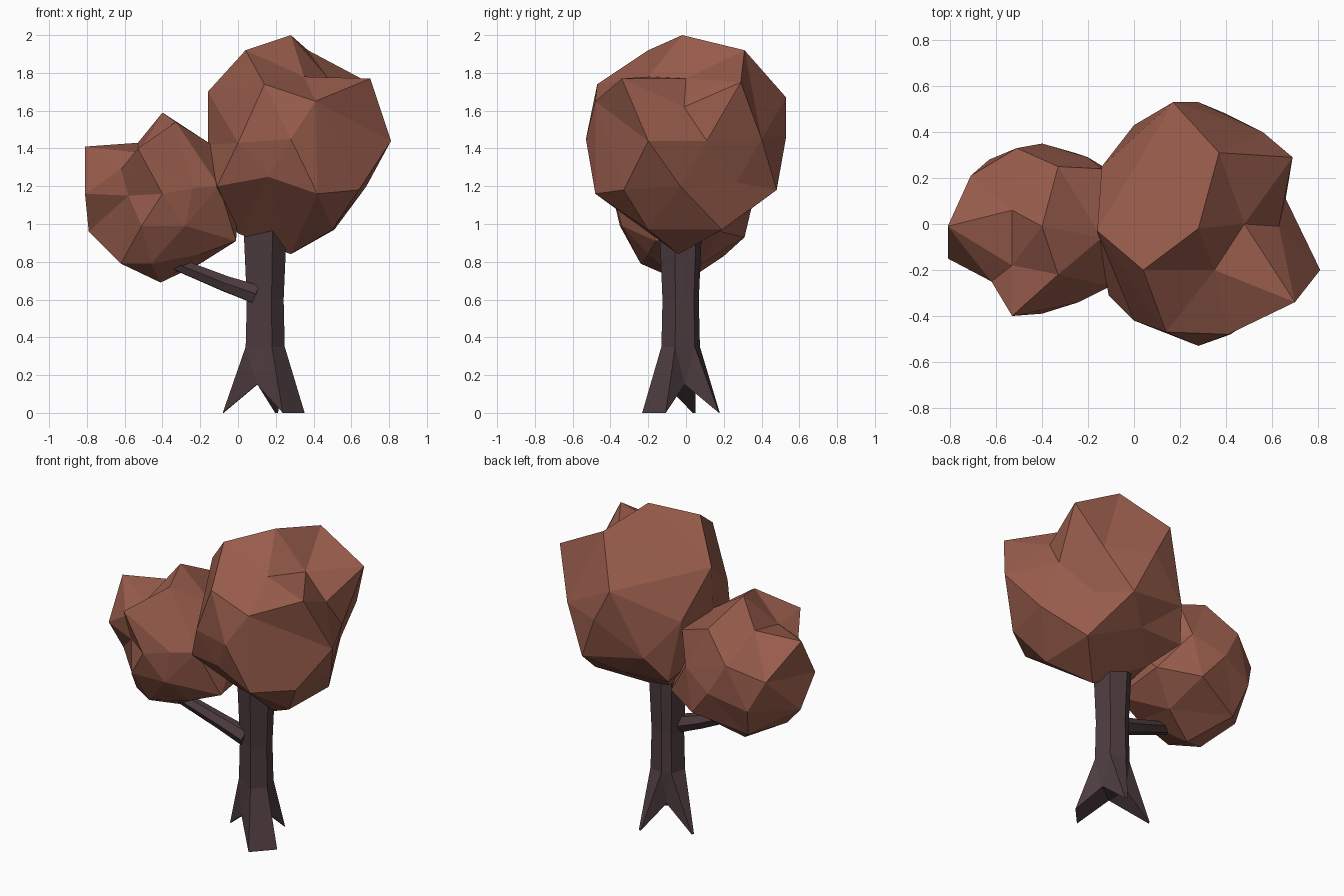
import bpy, bmesh
from math import sin, cos, radians
from mathutils import Vector

if "Cube" in bpy.data.objects:
    bpy.data.objects.remove(bpy.data.objects["Cube"])


def material(name, rgb):
    m = bpy.data.materials.new(name)
    m.diffuse_color = (*rgb, 1)
    m.use_nodes = True
    m.node_tree.nodes["Principled BSDF"].inputs["Base Color"].default_value = m.diffuse_color
    return m


def finish(bm, name, mat):
    bmesh.ops.recalc_face_normals(bm, faces=bm.faces)
    me = bpy.data.meshes.new(name)
    bm.to_mesh(me)
    bm.free()
    me.materials.append(mat)
    ob = bpy.data.objects.new(name, me)
    bpy.context.collection.objects.link(ob)
    return ob


def crown(name, centre, corners, mat):
    """Faceted blob: triangulate the corner directions on a sphere, then restore their radii."""
    bm = bmesh.new()
    c = Vector(centre)
    place = {}
    for p in corners:
        v = bm.verts.new((Vector(p) - c).normalized())
        place[v] = Vector(p)
    bmesh.ops.convex_hull(bm, input=list(bm.verts))
    for v, p in place.items():
        v.co = p
    return finish(bm, name, mat)


def bridge(bm, a, b):
    n = len(a)
    for i in range(n):
        bm.faces.new((a[i], a[(i + 1) % n], b[(i + 1) % n], b[i]))


leaf = material("rust_leaves", (0.32, 0.11, 0.073))
bark = material("dark_bark", (0.075, 0.045, 0.05))

# Large upper crown
crown("large_crown", (0.3, 0, 1.4), [
    (.28, -.02, 2.0), (.04, -.20, 1.92), (.37, .31, 1.92), (.14, -.47, 1.74),
    (.70, -.34, 1.77), (.69, .29, 1.75), (.48, 0, 1.77), (.63, -.01, 1.62),
    (.35, -.20, 1.78), (.41, -.48, 1.65), (.28, -.53, 1.45), (0, -.42, 1.43),
    (.81, -.20, 1.44), (.66, .11, 1.44), (.16, -.44, 1.25), (.42, -.48, 1.16),
    (.68, -.03, 1.20), (.64, -.33, 1.18), (.51, .19, .97), (.50, -.20, .97),
    (.28, -.04, .84), (0, -.06, .95), (.02, .15, .97), (-.16, -.03, 1.70),
    (-.14, .25, 1.45), (-.11, -.31, 1.20), (-.16, -.04, 1.42), (.17, .53, 1.67),
    (.28, .53, 1.46), (.40, .48, 1.18), (.56, .40, 1.45), (0, .43, 1.25),
    (.52, .27, 1.22), (-.09, .31, 1.08), (.22, .33, 1.07), (-.14, 0, 1.17)], leaf)

# Small side crown
crown("small_crown", (-0.4, 0, 1.12), [
    (-.40, -.01, 1.59), (-.33, -.22, 1.54), (-.33, .25, 1.46), (-.53, .06, 1.43),
    (-.53, -.18, 1.38), (-.81, -.01, 1.41), (-.62, -.25, 1.29), (-.53, -.40, 1.40),
    (-.58, -.25, 1.15), (-.40, -.39, 1.16), (-.51, -.35, .99), (-.81, -.15, 1.16),
    (-.79, -.03, .96), (-.71, .21, 1.20), (-.63, .28, 1.02), (-.51, .33, 1.30),
    (-.40, .35, 1.10), (-.20, .29, 1.20), (-.14, .24, 1.40), (-.10, -.27, 1.20),
    (-.14, -.06, 1.42), (-.24, -.34, 1.19), (-.28, -.34, .99), (-.62, -.14, .79),
    (-.41, -.01, .69), (-.46, -.24, .79), (-.20, .08, .79), (-.26, .31, .93),
    (-.58, .20, .83), (-.01, -.16, .91), (-.02, .18, .96), (0, 0, 1.15),
    (-.20, -.20, .84)], leaf)

# Trunk: six-sided loft, each root growing out of one side
bm = bmesh.new()
axis = Vector((0.145, -0.03, 0))
roots = [(-43, .205, .085), (74, .215, .008), (162, .235, .008)]   # angle, reach, half width
crotches = [15, 118, 240]


def around(angle, r, z):
    a = radians(angle)
    return axis + Vector((r * cos(a), r * sin(a), z))


def ring(r, z):
    return [bm.verts.new(around(a + s, r, z)) for a, _, _ in roots for s in (-28, 28)]


rings = [ring(r, z) for r, z in ((.106, .35), (.1, .6), (.12, 1.04))]
for lo, hi in zip(rings, rings[1:]):
    bridge(bm, lo, hi)
bm.faces.new(rings[-1])
cr = [bm.verts.new(around(a, .09, .15)) for a in crotches]
for i, (a, reach, w) in enumerate(roots):
    side = Vector((-sin(radians(a)), cos(radians(a)), 0)) * w
    t0, t1 = (bm.verts.new(around(a, reach, 0) + side * s) for s in (-1, 1))
    u0, u1 = rings[0][2 * i], rings[0][2 * i + 1]
    before, after = cr[i - 1], cr[i]
    bm.faces.new((u0, u1, t1, t0))
    bm.faces.new((u0, t0, before))
    bm.faces.new((u1, after, t1))
    bm.faces.new((t0, t1, after, before))
    bm.faces.new((u1, rings[0][(2 * i + 2) % 6], after))
bm.faces.new(cr)
finish(bm, "trunk", bark)

# Branch: tapering six-sided tube reaching into the small crown
bm = bmesh.new()
path = [((.09, -.05, .63), .056), ((-.07, -.06, .685), .047), ((-.33, -.10, .79), .038)]
quat = Vector((-.42, -.05, .16)).to_track_quat('Z', 'Y')
loops = [[bm.verts.new(Vector(p) + quat @ Vector((r * cos(radians(60 * k)), r * sin(radians(60 * k)), 0)))
          for k in range(6)] for p, r in path]
for lo, hi in zip(loops, loops[1:]):
    bridge(bm, lo, hi)
bm.faces.new(loops[0])
bm.faces.new(loops[-1])
finish(bm, "branch", bark)
